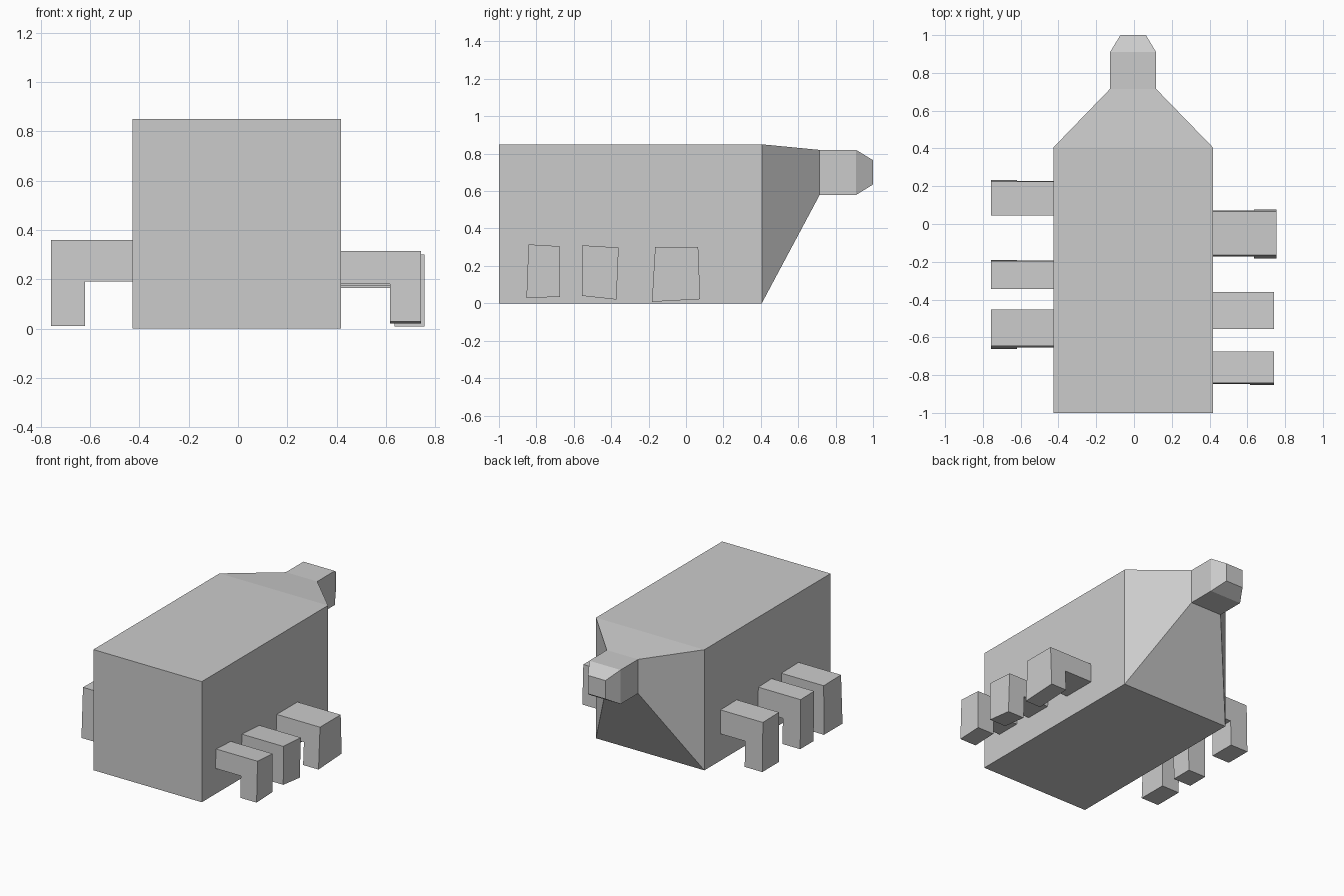
import bpy, bmesh

if "Cube" in bpy.data.objects:
    bpy.data.objects.remove(bpy.data.objects["Cube"])


def make_object(name, bm):
    bmesh.ops.recalc_face_normals(bm, faces=bm.faces)
    mesh = bpy.data.meshes.new(name)
    bm.to_mesh(mesh)
    bm.free()
    obj = bpy.data.objects.new(name, mesh)
    bpy.context.collection.objects.link(obj)
    return obj


def bridge(bm, a, b):
    n = len(a)
    for i in range(n):
        j = (i + 1) % n
        bm.faces.new((a[i], a[j], b[j], b[i]))


# Body: rectangular sections lofted along y (y, x0, x1, z0, z1)
sections = [
    (-1.00, -0.427, 0.418, 0.0, 0.85),
    (0.405, -0.427, 0.418, 0.0, 0.85),
    (0.715, -0.127, 0.117, 0.58, 0.82),
    (0.91, -0.127, 0.117, 0.58, 0.82),
    (1.00, -0.072, 0.063, 0.635, 0.765),
]
bm = bmesh.new()
rings = [[bm.verts.new(p) for p in ((x0, y, z0), (x1, y, z0), (x1, y, z1), (x0, y, z1))]
         for y, x0, x1, z0, z1 in sections]
for a, b in zip(rings, rings[1:]):
    bridge(bm, a, b)
bm.faces.new(rings[0])
bm.faces.new(rings[-1])
make_object("body_and_head", bm)


# Legs: L-shaped profile between two slightly skewed side faces.
# Each side is (y_top, z_top, y_bottom, z_bottom).
def leg(name, wall, x_in, x_out, z_arm, sides):
    bm = bmesh.new()
    rings = []
    for yt, zt, yb, zb in sides:
        ym = yb + (yt - yb) * (z_arm - zb) / (zt - zb)
        pts = [(wall, yt, zt), (x_out, yt, zt), (x_out, yb, zb),
               (x_in, yb, zb), (x_in, ym, z_arm), (wall, ym, z_arm)]
        ring = [bm.verts.new(p) for p in pts]
        bm.faces.new((ring[0], ring[1], ring[4], ring[5]))
        bm.faces.new((ring[1], ring[2], ring[3], ring[4]))
        rings.append(ring)
    bridge(bm, *rings)
    make_object(name, bm)


RIGHT, LEFT = 0.418, -0.427
leg("right_leg_rear", RIGHT, 0.615, 0.742, 0.18,
    [(-0.842, 0.315, -0.853, 0.028), (-0.675, 0.305, -0.675, 0.035)])
leg("right_leg_middle", RIGHT, 0.615, 0.742, 0.175,
    [(-0.555, 0.31, -0.556, 0.04), (-0.36, 0.298, -0.372, 0.02)])
leg("right_leg_front", RIGHT, 0.635, 0.755, 0.165,
    [(-0.165, 0.30, -0.182, 0.008), (0.065, 0.30, 0.076, 0.022)])
for name, y0, y0b, y1, y1b in (("rear", -0.645, -0.662, -0.452, -0.455),
                               ("middle", -0.345, -0.34, -0.195, -0.19),
                               ("front", 0.045, 0.047, 0.225, 0.232)):
    leg("left_leg_" + name, LEFT, -0.62, -0.757, 0.19,
        [(y0, 0.36, y0b, 0.01), (y1, 0.357, y1b, 0.01)])
